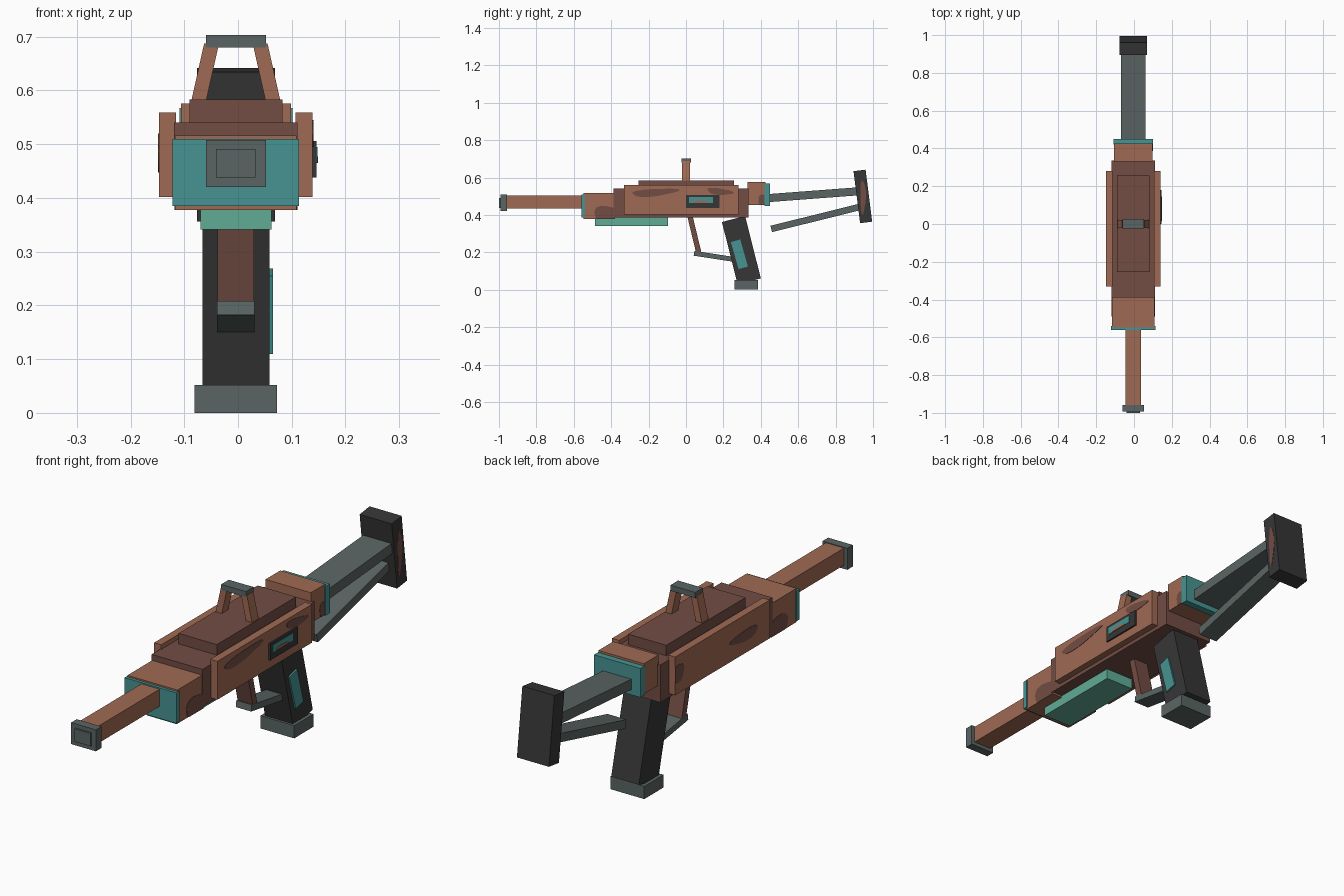
import bpy, bmesh, math
from mathutils import Matrix, Vector

cube = bpy.data.objects.get("Cube")
if cube:
    bpy.data.objects.remove(cube, do_unlink=True)

CENTRE = -0.004  # centre line of the body


def material(name, *rgb):
    colour = [((c / 255 + 0.055) / 1.055) ** 2.4 for c in rgb] + [1]
    mat = bpy.data.materials.new(name)
    mat.use_nodes = True
    mat.diffuse_color = colour
    shader = next(n for n in mat.node_tree.nodes if n.type == 'BSDF_PRINCIPLED')
    shader.inputs["Base Color"].default_value = colour
    return mat


tan = material("tan brown", 160, 106, 83)
dark = material("dark brown", 114, 77, 68)
grey = material("slate grey", 90, 101, 100)
black = material("charcoal", 54, 54, 54)
teal = material("teal", 70, 148, 146)
green = material("sea green", 96, 172, 149)


def finish(name, mat, bm):
    """Turn a bmesh into a coloured, flat shaded object."""
    bmesh.ops.recalc_face_normals(bm, faces=bm.faces)
    mesh = bpy.data.meshes.new(name)
    bm.to_mesh(mesh)
    bm.free()
    mesh.materials.append(mat)
    part = bpy.data.objects.new(name, mesh)
    bpy.context.collection.objects.link(part)
    return part


def block(name, mat, centre, size, angle=0.0, axis='X'):
    """Cuboid with a given centre and size, turned about one axis."""
    bm = bmesh.new()
    turn = Matrix.Rotation(angle, 4, axis)
    place = Matrix.Translation(centre) @ turn @ Matrix.Diagonal((*size, 1))
    bmesh.ops.create_cube(bm, size=1, matrix=place)
    return finish(name, mat, bm)


def box(name, mat, width, front, back, bottom, top, x=CENTRE):
    """Upright cuboid given by its limits."""
    centre = (x, (front + back) / 2, (bottom + top) / 2)
    return block(name, mat, centre, (width, back - front, top - bottom))


def beam(name, mat, width, thickness, start, end, x=CENTRE):
    """Slanted bar following a (y, z) centre line."""
    a, b = Vector((x, *start)), Vector((x, *end))
    line = b - a
    return block(name, mat, (a + b) / 2, (width, line.length, thickness),
                 math.atan2(line.z, line.y))


def patch(name, mat, part, side, y, z, length, height, slope=0.0):
    """Thin irregular blob on the side of a part, trimmed to its outline."""
    xs, ys, zs = zip(*(v.co for v in part.data.vertices))
    x = max(xs) if side > 0 else min(xs)
    bm = bmesh.new()
    ring = []
    steps = 16
    for i in range(steps):
        a = math.tau * i / steps
        r = (1 + math.sin(3 * a + 1) / 8) / 2
        dy = length * r * math.cos(a)
        dz = height * r * math.sin(a) + slope * dy
        ring.append(bm.verts.new((x, min(max(y + dy, min(ys)), max(ys)),
                                  min(max(z + dz, min(zs)), max(zs)))))
    face = bm.faces.new(ring)
    raised = bmesh.ops.extrude_face_region(bm, geom=[face])["geom"]
    bmesh.ops.translate(bm, vec=(side * 0.0015, 0, 0),
                        verts=[g for g in raised if isinstance(g, bmesh.types.BMVert)])
    bmesh.ops.remove_doubles(bm, verts=bm.verts, dist=0.0001)
    return finish(name, mat, bm)


# Barrel and muzzle
box("barrel", tan, width=0.082, front=-0.97, back=-0.54, bottom=0.435, top=0.505)
box("muzzle", grey, width=0.112, front=-0.993, back=-0.957, bottom=0.42, top=0.508)
box("muzzle_tip", grey, width=0.074, front=-1, back=-0.98, bottom=0.438, top=0.491)

# Main body
box("front_ring", teal, width=0.235, front=-0.56, back=-0.54, bottom=0.385, top=0.51)
handguard = box("handguard", tan, width=0.226, front=-0.548, back=-0.38, bottom=0.378, top=0.516)
box("receiver", dark, width=0.23, front=-0.388, back=0.335, bottom=0.386, top=0.54)
box("top_cover", dark, width=0.173, front=-0.255, back=0.257, bottom=0.53, top=0.583)
rear_block = box("rear_block", tan, width=0.205, front=0.33, back=0.425, bottom=0.452, top=0.576)
box("rear_plate", teal, width=0.21, front=0.42, back=0.45, bottom=0.448, top=0.567)
box("magazine", green, width=0.132, front=-0.487, back=-0.095, bottom=0.341, top=0.385)

# Side plates, with camouflage on them and on the handguard
plates = {}
for side, word in ((1, "left"), (-1, "right")):
    plates[side] = box(word + "_side_plate", tan, width=0.032, front=-0.332, back=0.28,
                       bottom=0.402, top=0.559, x=CENTRE + side * 0.127)
    patch(word + "_handguard_patch", dark, handguard, side,
          y=-0.42, z=0.4, length=0.15, height=0.1)
patch("left_front_patch", dark, plates[1], 1, y=-0.17, z=0.52, length=0.25, height=0.04, slope=0.08)
patch("left_rear_patch", dark, plates[1], 1, y=0.18, z=0.525, length=0.14, height=0.035, slope=-0.1)
patch("right_rear_patch", dark, plates[-1], -1, y=0.27, z=0.485, length=0.1, height=0.07)
patch("right_front_patch", dark, plates[-1], -1, y=-0.17, z=0.475, length=0.18, height=0.045)
patch("rear_block_patch", dark, rear_block, 1, y=0.415, z=0.47, length=0.06, height=0.08)

# Ejection port on the left plate
box("port_frame", black, width=0.009, front=0, back=0.18, bottom=0.438, top=0.506, x=0.1415)
window = box("port_window", teal, width=0.002, front=0.015, back=0.145,
             bottom=0.465, top=0.495, x=0.1465)
patch("port_bolt", tan, window, 1, y=0.075, z=0.467, length=0.08, height=0.02)

# Carry handle
for side, word in ((1, "left"), (-1, "right")):
    block(word + "_handle_leg", tan, (CENTRE + side * 0.058, 0, 0.63),
          (0.027, 0.042, 0.112), angle=-side * 0.22, axis='Y')
box("handle_bar", grey, width=0.112, front=-0.023, back=0.026, bottom=0.68, top=0.703)

# Pistol grip
beam("grip", black, width=0.125, thickness=0.128, start=(0.254, 0.378), end=(0.338, 0.045))
beam("grip_panel", teal, width=0.01, thickness=0.052, start=(0.265, 0.262), end=(0.306, 0.117), x=0.06)
box("grip_base", grey, width=0.153, front=0.26, back=0.385, bottom=0, top=0.052)

# Trigger guard
beam("guard_front", dark, width=0.068, thickness=0.028, start=(0.022, 0.39), end=(0.069, 0.195))
beam("guard_bar", grey, width=0.07, thickness=0.026, start=(0.043, 0.195), end=(0.27, 0.16))

# Shoulder stock
beam("upper_strut", grey, width=0.128, thickness=0.043, start=(0.44, 0.49), end=(0.93, 0.527))
beam("lower_strut", grey, width=0.086, thickness=0.035, start=(0.456, 0.325), end=(0.93, 0.443))
butt = beam("butt_pad", black, width=0.145, thickness=0.065, start=(0.928, 0.638), end=(0.963, 0.36))
patch("butt_panel", dark, butt, 1, y=0.946, z=0.498, length=0.03, height=0.18)
